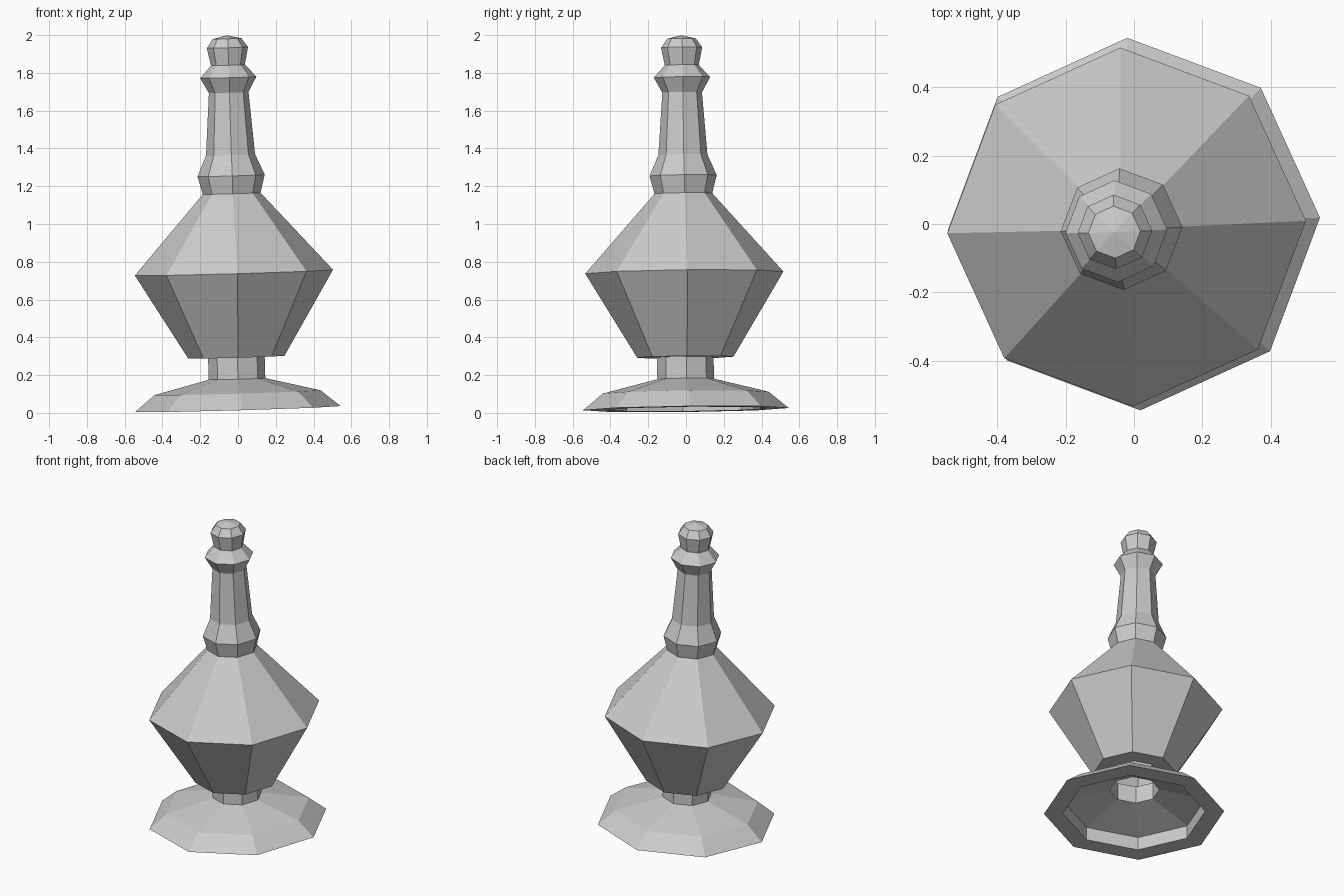
import bpy, bmesh, math
from mathutils import Matrix, Vector

if "Cube" in bpy.data.objects:
    bpy.data.objects.remove(bpy.data.objects["Cube"])

SIDES = 8
# The whole bottle leans slightly to the left and front
LEAN = Vector((0, 0, 1)).rotation_difference(Vector((-0.029, -0.012, 1))).to_matrix().to_4x4()
SPIN = Matrix.Rotation(math.radians(2), 4, 'Z')


def lathe(name, profile, tip=None):
    """Eight-sided turned part from (radius, height) pairs."""
    bm = bmesh.new()
    rings = []
    for r, z in profile:
        rings.append([bm.verts.new((r * math.cos(2 * math.pi * i / SIDES),
                                    r * math.sin(2 * math.pi * i / SIDES), z))
                      for i in range(SIDES)])
    for a, b in zip(rings, rings[1:]):
        for i in range(SIDES):
            j = (i + 1) % SIDES
            bm.faces.new((a[i], a[j], b[j], b[i]))
    if tip is not None:
        top = bm.verts.new((0, 0, tip))
        for i in range(SIDES):
            bm.faces.new((rings[-1][i], rings[-1][(i + 1) % SIDES], top))
    bm.transform(LEAN @ SPIN)
    mesh = bpy.data.meshes.new(name)
    bm.to_mesh(mesh)
    bm.free()
    obj = bpy.data.objects.new(name, mesh)
    bpy.context.collection.objects.link(obj)
    return obj


# Foot: recessed underside with a flat rim, sloping edge and top, then the stem
lathe("foot", [(0.43, 0.107), (0.43, 0.02), (0.545, 0.02), (0.44, 0.107),
               (0.15, 0.18), (0.15, 0.295)])

# Body: flat underside, belly, collar and neck
lathe("body", [(0.15, 0.295), (0.255, 0.295), (0.525, 0.743), (0.153, 1.162),
               (0.178, 1.257), (0.13, 1.367), (0.105, 1.697)])

# Lip ring around the mouth
lathe("lip", [(0.105, 1.697), (0.149, 1.777), (0.09, 1.842)])

# Stopper with a low pointed top
lathe("stopper", [(0.09, 1.842), (0.109, 1.935), (0.076, 1.982)], tip=2.0)
